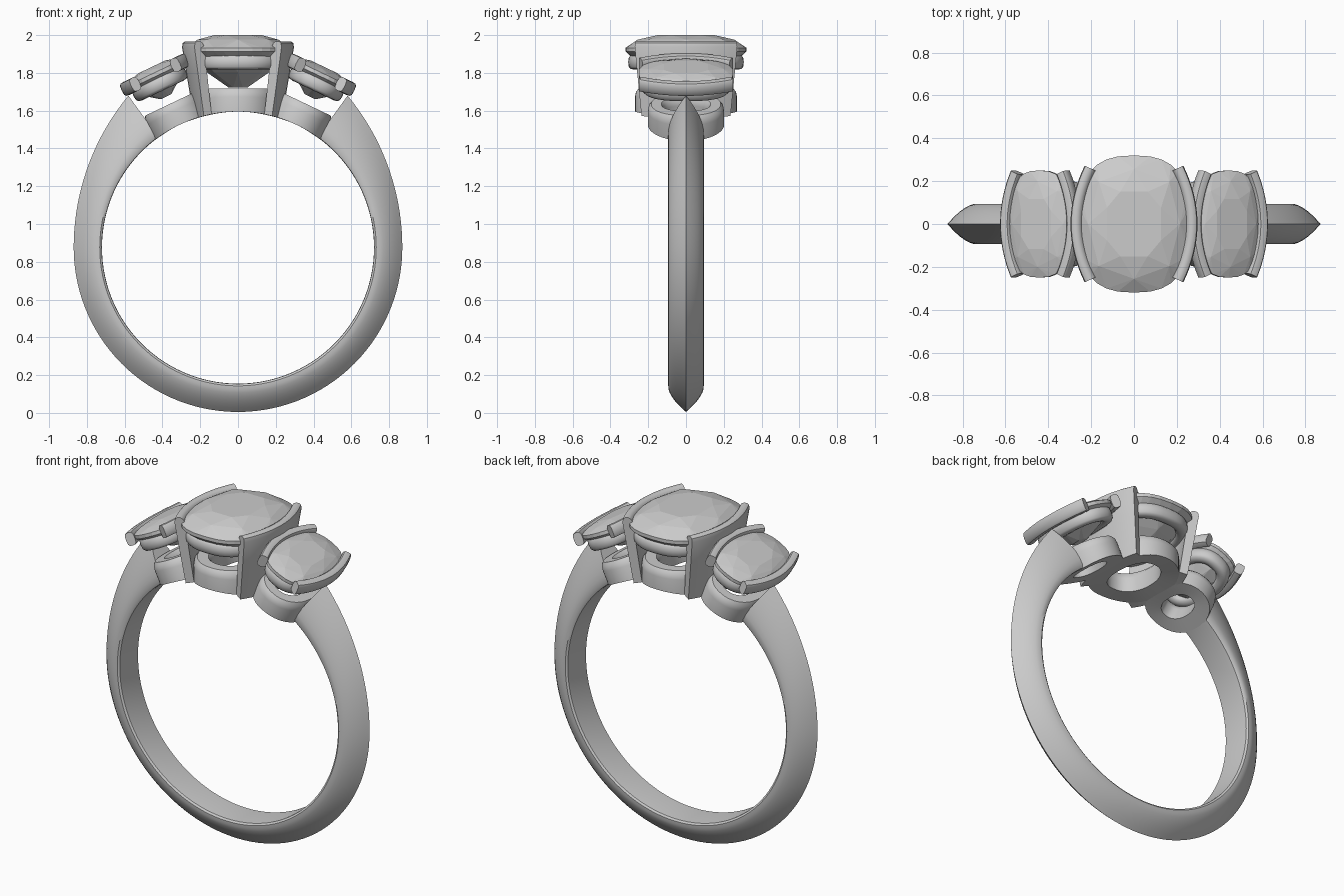
import bpy, bmesh
from math import sin, cos, pi, radians, sqrt, copysign

if "Cube" in bpy.data.objects:
    bpy.data.objects.remove(bpy.data.objects["Cube"])

FINGER_Z, FINGER_R = 0.875, 0.72
TILT = radians(25.5)


def finish(name, bm, tilt=0.0, smooth=True):
    """Place a mesh in a frame rotated about the finger axis."""
    bmesh.ops.recalc_face_normals(bm, faces=bm.faces)
    me = bpy.data.meshes.new(name)
    bm.to_mesh(me)
    bm.free()
    ob = bpy.data.objects.new(name, me)
    bpy.context.collection.objects.link(ob)
    ob.location.z = FINGER_Z
    ob.rotation_euler.y = tilt
    if smooth:
        bpy.ops.object.select_all(action='DESELECT')
        ob.select_set(True)
        bpy.context.view_layer.objects.active = ob
        bpy.ops.object.shade_smooth_by_angle(angle=radians(40))
    return ob


def loft(name, rings, closed, tilt=0.0):
    """Skin a list of equal-length vertex rings."""
    bm = bmesh.new()
    rows = [[bm.verts.new(p) for p in r] for r in rings]
    n = len(rows[0])
    pairs = list(zip(rows, rows[1:])) + ([(rows[-1], rows[0])] if closed else [])
    for a, b in pairs:
        for i in range(n):
            j = (i + 1) % n
            bm.faces.new((a[i], a[j], b[j], b[i]))
    if not closed:
        bm.faces.new(rows[0])
        bm.faces.new(rows[-1])
    return finish(name, bm, tilt)


def spow(v, e):
    return copysign(abs(v) ** e, v)


def cushion(rx, ry, n, power, phase=0.0):
    """Points of a cushion-shaped (superellipse) outline."""
    angles = [2 * pi * (i + phase) / n for i in range(n)]
    return [(rx * spow(cos(a), 2 / power), ry * spow(sin(a), 2 / power)) for a in angles]


def normals(path, closed):
    out = []
    n = len(path)
    for i in range(n):
        a = path[i - 1] if closed or i else path[0]
        b = path[(i + 1) % n] if closed or i < n - 1 else path[-1]
        dx, dy = b[0] - a[0], b[1] - a[1]
        d = sqrt(dx * dx + dy * dy)
        out.append((dy / d, -dx / d))
    return out


def sweep(name, path, section, closed, place, tilt=0.0):
    """Sweep a (width, height) section; place() maps x, y, height to 3D."""
    rings = [[place(x + nx * w, y + ny * w, h) for w, h in section]
             for (x, y), (nx, ny) in zip(path, normals(path, closed))]
    return loft(name, rings, closed, tilt)


def stone(name, rx, ry, girdle, table, culet, tilt):
    """Faceted cushion stone as the hull of its facet corners."""
    bm = bmesh.new()
    up, down = table - girdle, girdle - culet
    levels = [(0.50, up, 8, 0.5), (0.80, up * 0.68, 8, 0.0), (1.0, 0.008, 32, 0.0),
              (1.0, -0.012, 32, 0.0), (0.62, -down * 0.6, 8, 0.0), (0.2, -down, 8, 0.5)]
    for s, h, n, ph in levels:
        for x, y in cushion(rx * s, ry * s, n, 2.6, ph):
            bm.verts.new((x, y, girdle + h))
    bmesh.ops.convex_hull(bm, input=bm.verts[:])
    bmesh.ops.dissolve_limit(bm, angle_limit=radians(1), verts=bm.verts[:], edges=bm.edges[:])
    finish(name, bm, tilt, smooth=False)


def straight(x, y, h):
    return (x, y, h)


def on_finger(top):
    """Height 0..1 runs from the finger cylinder up to a flat top."""
    def place(x, y, h):
        low = sqrt(FINGER_R ** 2 - x * x)
        return (x, y, low + h * (top - low))
    return place


def arc(mid, end, half, n=17):
    """Bar path bulging from x=end at its tips to x=mid at its middle."""
    ys = [half * (2 * i / (n - 1) - 1) for i in range(n)]
    return [(mid + (end - mid) * (y / half) ** 2, y) for y in ys]


# shank: knife-edge band, thickening towards its two shoulders
half = [(0.0, 0.0), (0.06, 0.0), (0.086, 0.01), (0.094, 0.08)]
half += [(0.095 * (1 - s ** 1.7), 0.1 + 0.9 * s) for s in (0.12, 0.25, 0.4, 0.55, 0.7, 0.85, 1.0)]
profile = half + [(-y, t) for y, t in half[-2:0:-1]]
END, STEPS = 54.2, 96
rings = []
for i in range(STEPS + 1):
    deg = END - (180 + 2 * END) * i / STEPS
    rise = max(0.0, deg, -180 - deg) / END
    outer = 0.87 + 0.122 * rise ** 2
    a = radians(deg)
    rings.append([((FINGER_R + t * (outer - FINGER_R)) * cos(a), y,
                   (FINGER_R + t * (outer - FINGER_R)) * sin(a)) for y, t in profile])
loft("shank", rings, False)


def setting(label, tilt, gallery, rail, rail_h, gem):
    """Gallery ring, seat rail and stone of one setting."""
    rx, ry, w = gallery
    sec = [(-w, 0), (w, 0), (w, 0.65), (w * 0.9, 0.86), (w * 0.6, 1), (-w * 0.6, 1), (-w * 0.9, 0.86), (-w, 0.65)]
    sweep(label + "_gallery", cushion(rx, ry, 48, 2.2), sec, True, on_finger(0.842), tilt)
    sec = [(0.034 * spow(cos(k * pi / 6), 0.7), rail_h + 0.04 * spow(sin(k * pi / 6), 0.7)) for k in range(12)]
    sweep(label + "_seat_rail", cushion(*rail, 48, 2.5), sec, True, straight, tilt)
    stone(label + "_stone", *gem, tilt)


setting("center", 0.0, (0.165, 0.22, 0.05), (0.215, 0.272), 0.982,
        (0.268, 0.32, 1.05, 1.125, 0.848))
for label, sgn in (("left", -1), ("right", 1)):
    setting(label, sgn * TILT, (0.115, 0.157, 0.045), (0.12, 0.205), 0.962,
            (0.165, 0.25, 1.018, 1.06, 0.885))

    # short curved bars gripping both ends of each side stone
    sec = [(0.026 * spow(cos(k * pi / 6), 0.6), 1.015 + 0.038 * spow(sin(k * pi / 6), 0.6)) for k in range(12)]
    for part, d in (("outer", sgn), ("inner", -sgn)):
        sweep(f"{label}_{part}_bar", arc(d * 0.172, d * 0.118, 0.24), sec, False, straight, sgn * TILT)

    # tall curved plate beside the center stone, leaning in towards the finger
    def lean(x, y, h):
        s = 0.77 + 0.23 * h
        X = x * s
        low = sqrt(FINGER_R ** 2 - X * X)
        return (X, y * (0.86 + 0.14 * h), low + h * (1.092 - low))
    w = 0.029
    sec = [(-w, 0), (w, 0), (w, 0.3), (w, 0.6), (w, 0.93), (w * 0.75, 0.98), (w * 0.3, 1),
           (-w * 0.3, 1), (-w * 0.75, 0.98), (-w, 0.93), (-w, 0.6), (-w, 0.3)]
    sweep(label + "_center_plate", arc(sgn * 0.272, sgn * 0.208, 0.262), sec, False, lean)
